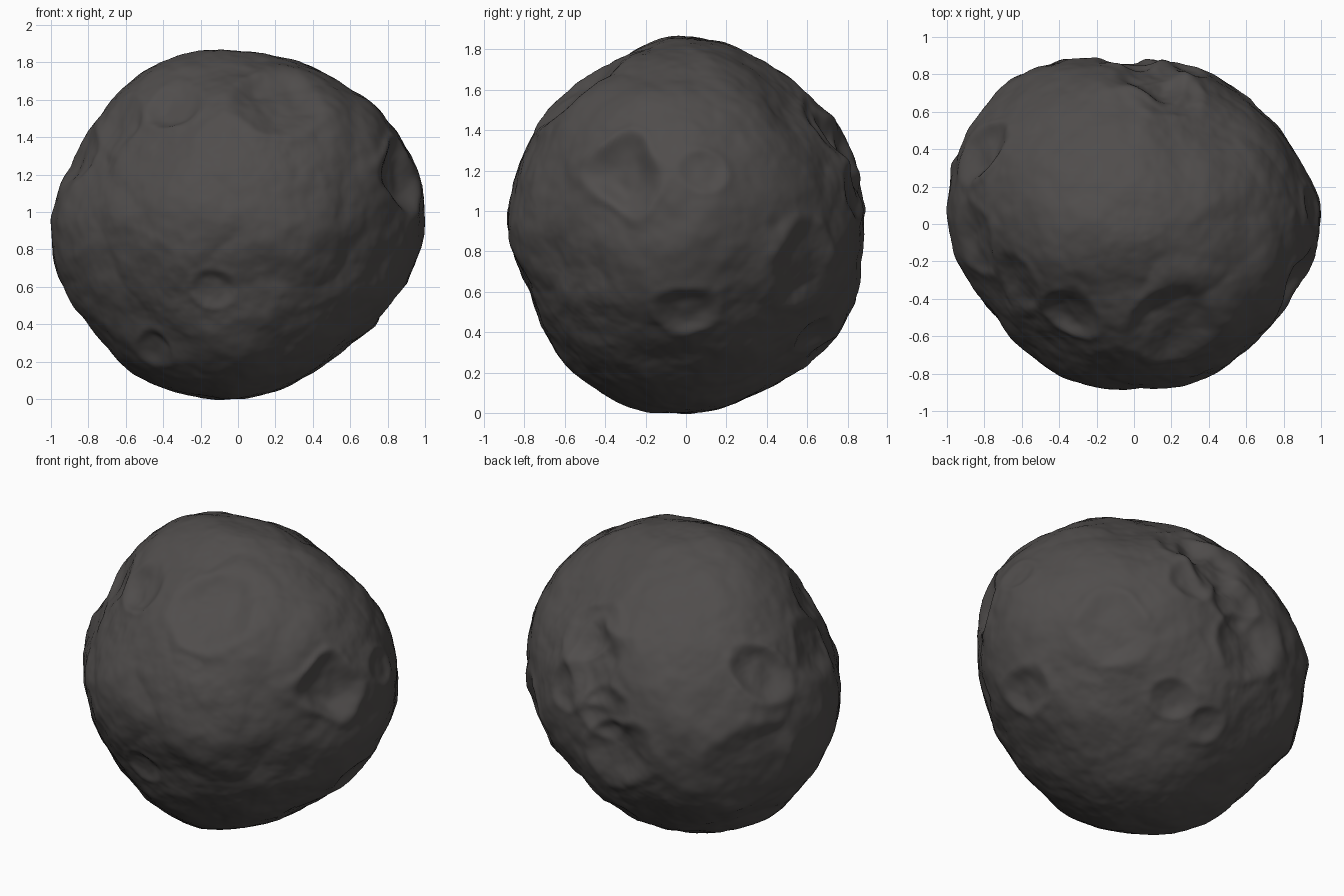
import bpy
import bmesh
from math import atan2, pi, exp, sin, cos, radians
from mathutils import Vector, noise

cube = bpy.data.objects.get("Cube")
if cube:
    bpy.data.objects.remove(cube, do_unlink=True)

# Rock outlines: facing azimuth, elevation, radii (percent) at sixteen even angles
OUTLINES = [
    (0, 0, [99, 100, 97, 94, 94, 97, 97, 95, 101, 100, 97, 97, 93, 90, 88, 95]),
    (90, 0, [89, 91, 88, 92, 94, 86, 88, 88, 88, 83, 90, 95, 93, 93, 93, 92]),
    (0, 90, [100, 95, 90, 90, 87, 96, 105, 103, 101, 96, 91, 91, 88, 91, 90, 93]),
    (35, 22, [93, 88, 84, 87, 92, 96, 89, 84, 87, 87, 86, 91, 90, 87, 89, 90]),
    (215, 22, [87, 84, 84, 89, 91, 93, 94, 95, 92, 89, 83, 84, 92, 95, 94, 90]),
    (140, -30, [97, 95, 92, 89, 88, 94, 99, 96, 89, 89, 86, 90, 94, 98, 94, 102]),
]
MIDDLE = Vector((0, 0, 0.93))

# Craters: position on the surface, radius, depth
CRATERS = [
    ((0.9, -0.32, 1.19), 0.2, 0.07),
    ((0.8, 0.08, 1.15), 0.12, 0.02),
    ((0.79, 0, 0.52), 0.16, 0.03),
    ((0.2, -0.52, 1.59), 0.27, 0.05),
    ((-0.35, -0.48, 1.55), 0.17, 0.04),
    ((-0.65, -0.35, 1.5), 0.2, 0.02),
    ((-0.85, -0.09, 1.29), 0.2, 0.03),
    ((-0.15, -0.8, 0.57), 0.13, 0.02),
    ((-0.5, -0.5, 0.2), 0.11, 0.02),
    ((0.5, -0.6, 0.65), 0.36, 0.015),
    ((-0.77, 0.36, 1.26), 0.18, 0.045),
    ((-0.8, 0.52, 0.75), 0.26, 0.03),
    ((0.08, 0.85, 1.29), 0.24, 0.06),
    ((0.22, 0.75, 1.45), 0.2, 0.03),
    ((-0.03, 0.88, 1.03), 0.18, 0.03),
    ((-0.15, 0.9, 0.78), 0.22, 0.05),
    ((0.29, 0.85, 1.09), 0.16, 0.025),
    ((0.6, 0.55, 0.75), 0.2, 0.035),
    ((0.24, 0.66, 0.37), 0.13, 0.025),
    ((0, 0.65, 0.3), 0.12, 0.02),
]
PITS = [((Vector(p) - MIDDLE).normalized(), r, h) for p, r, h in CRATERS]


def make_ring(azimuth, elevation, values):
    """Facing direction, right and up axes of one outline."""
    a, e = radians(azimuth), radians(elevation)
    facing = Vector((sin(a) * cos(e), -cos(a) * cos(e), sin(e)))
    right = Vector((cos(a), sin(a), 0))
    return facing, right, facing.cross(right), values


RINGS = [make_ring(*outline) for outline in OUTLINES]


def ring_radius(values, angle):
    """Smooth periodic interpolation around one outline ring."""
    n = len(values)
    t = (angle / (2 * pi) * n) % n
    i, f = int(t), t % 1
    a, b, c, d = (values[(i + k) % n] for k in (-1, 0, 1, 2))
    return (b + f * (c - a + f * (2*a - 5*b + 4*c - d + f * (3*b - 3*c + d - a))) / 2) / 100


def base_radius(d):
    """Blend the outline rings over the sphere."""
    total = weight = 0
    for facing, right, up, values in RINGS:
        off = d.dot(facing) ** 2
        w = (1 - off) ** 2 / (off + 0.035)
        total += w * ring_radius(values, atan2(d.dot(up), d.dot(right)))
        weight += w
    return total / weight


def crater_offset(d):
    """Bowl with a faint raised rim."""
    out = 0
    for centre, r, depth in PITS:
        warp = 1 + 0.4 * noise.noise(d * 4 + centre * 9)
        t = (d - centre).length / (r * warp)
        if t < 2:
            out -= depth * exp(-2.2 * t ** 4)
            out += depth * 0.2 * exp(-((t - 1.1) / 0.22) ** 2)
    return out


def roughness(d):
    """Broad lumps, creased ledges and fine grain."""
    lumps = 0.01 * noise.noise(d * 2.6 + Vector((3, 1, 7)))
    warped = d * 2.2 + 0.3 * noise.noise_vector(d * 3)
    creases = 0.018 * (abs(noise.noise(warped)) - 0.22)
    medium = 0.01 * noise.noise(d * 6)
    grain = 0.004 * noise.noise(d * 14) + 0.0015 * noise.noise(d * 36)
    return lumps + creases + medium + grain


# Rock body
bm = bmesh.new()
bmesh.ops.create_icosphere(bm, subdivisions=7, radius=1)
for vert in bm.verts:
    d = vert.co.normalized()
    vert.co = MIDDLE + d * (base_radius(d) + crater_offset(d) + roughness(d))

mesh = bpy.data.meshes.new("rock_body")
bm.to_mesh(mesh)
bm.free()
rock = bpy.data.objects.new("rock_body", mesh)
bpy.context.collection.objects.link(rock)

# Dark stone
stone = bpy.data.materials.new("dark_stone")
stone.use_nodes = True
colour = (0.08, 0.074, 0.072, 1)
stone.diffuse_color = colour
shader = stone.node_tree.nodes["Principled BSDF"]
shader.inputs["Base Color"].default_value = colour
shader.inputs["Roughness"].default_value = 0.9
mesh.materials.append(stone)
for face in mesh.polygons:
    face.use_smooth = True
